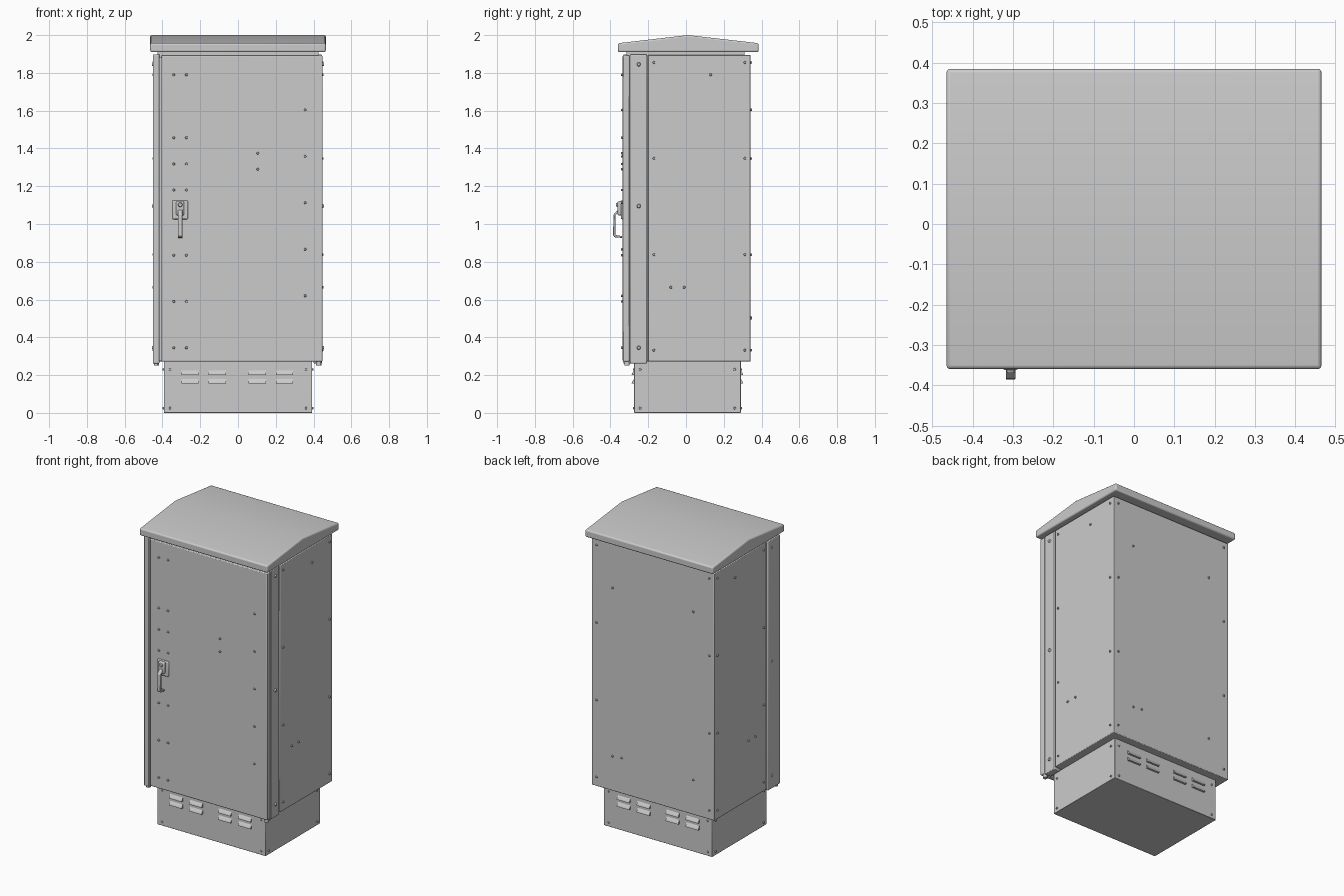
import bpy, bmesh
from math import pi
from mathutils import Matrix, Vector

cube = bpy.data.objects.get("Cube")
if cube:
    bpy.data.objects.remove(cube, do_unlink=True)

paint = bpy.data.materials.new("light_grey_paint")
paint.use_nodes = True
GREY = (0.6, 0.6, 0.6, 1)
paint.diffuse_color = GREY
paint.node_tree.nodes["Principled BSDF"].inputs["Base Color"].default_value = GREY


def finish(name, bm, bevel=0.0, segments=2, smooth=True):
    bmesh.ops.recalc_face_normals(bm, faces=bm.faces)
    mesh = bpy.data.meshes.new(name)
    bm.to_mesh(mesh)
    bm.free()
    mesh.materials.append(paint)
    ob = bpy.data.objects.new(name, mesh)
    bpy.context.collection.objects.link(ob)
    if bevel:
        mod = ob.modifiers.new("Bevel", "BEVEL")
        mod.width, mod.segments = bevel, segments
    if smooth:
        bpy.ops.object.select_all(action="DESELECT")
        ob.select_set(True)
        bpy.context.view_layer.objects.active = ob
        bpy.ops.object.shade_smooth_by_angle(angle=pi / 6)
    return ob


def box(name, x, y, z, bevel=0.0):
    bm = bmesh.new()
    bmesh.ops.create_cube(bm, size=1)
    for v in bm.verts:
        for i, (lo, hi) in enumerate((x, y, z)):
            v.co[i] = hi if v.co[i] > 0 else lo
    return finish(name, bm, bevel, smooth=bevel > 0)


def prism(bm, outline, offset):
    """Extrude a closed outline of points along an offset."""
    face = bm.faces.new([bm.verts.new(p) for p in outline])
    new = bmesh.ops.extrude_face_region(bm, geom=[face])["geom"]
    verts = [g for g in new if isinstance(g, bmesh.types.BMVert)]
    bmesh.ops.translate(bm, verts=verts, vec=offset)


def bolts(name, points, normal, radius=0.008):
    """Domed bolt heads, all facing one way."""
    bm = bmesh.new()
    turn = Vector(normal).to_track_quat("Z", "Y").to_matrix().to_4x4()
    for p in points:
        bmesh.ops.create_cone(bm, cap_ends=True, segments=10, radius1=radius,
                              radius2=radius * 0.65, depth=0.012,
                              matrix=Matrix.Translation(p) @ turn)
    finish(name, bm)


# Plinth
box("plinth", (-0.393, 0.393), (-0.275, 0.29), (0, 0.275), 0.003)

# Louvres on the front and back of the plinth
for name, y, out in (("front", -0.275, -1), ("back", 0.29, 1)):
    bm = bmesh.new()
    for x in (-0.3, -0.155, 0.055, 0.2):
        for z in (0.2, 0.155):
            prism(bm, [(x, y - out * 0.003, z), (x, y + out * 0.013, z),
                       (x, y + out * 0.011, z + 0.008),
                       (x, y - out * 0.003, z + 0.03)], (0.092, 0, 0))
    finish(name + "_louvres", bm, smooth=False)
    bolts(name + "_plinth_bolts",
          [(x, y, z) for x in (-0.36, 0.36) for z in (0.025, 0.23)], (0, out, 0))

# Cabinet shell, front core behind the door, and neck under the roof
box("cabinet_body", (-0.445, 0.445), (-0.2, 0.342), (0.272, 1.895), 0.004)
box("front_core", (-0.43, 0.43), (-0.298, -0.19), (0.275, 1.89))
box("roof_neck", (-0.425, 0.425), (-0.315, 0.31), (1.88, 1.915))

# Side posts and door
box("right_post", (-0.451, -0.415), (-0.332, -0.207), (0.262, 1.897), 0.004)
box("left_post", (0.4, 0.445), (-0.296, -0.207), (0.262, 1.897), 0.004)
box("door", (-0.406, 0.447), (-0.335, -0.3), (0.272, 1.893), 0.005)

# Gabled roof with a rounded rim
bm = bmesh.new()
prism(bm, [(-0.465, -0.36, 1.91), (-0.465, 0.385, 1.91), (-0.465, 0.385, 1.957),
           (-0.465, 0.01, 2.0), (-0.465, -0.36, 1.957)], (0.93, 0, 0))
finish("roof", bm, 0.009, 3)

# Hinge feet under the front corners
bm = bmesh.new()
for x in (-0.432, 0.427):
    bmesh.ops.create_cone(bm, cap_ends=True, segments=12, radius1=0.014, radius2=0.014,
                          depth=0.03, matrix=Matrix.Translation((x, -0.312, 0.265)))
finish("hinge_feet", bm)

# Bolts on the door
door_points = [(x, -0.337, z) for x in (-0.34, -0.273)
               for z in (1.79, 1.457, 1.318, 1.18, 0.835, 0.59, 0.345)]
door_points += [(0.355, -0.337, 0.62 + i * 0.246) for i in range(5)]
door_points += [(0.105, -0.337, z) for z in (1.29, 1.375)]
bolts("door_bolts", door_points, (0, -1, 0))

# Bolts on the sides, mirrored
rows = (0.332, 0.838, 1.347, 1.855)
for name, s in (("left", 1), ("right", -1)):
    pts = [(s * 0.447, y, z) for y in (-0.17, 0.312) for z in rows]
    pts += [(s * 0.447, y, z) for y, z in ((0.13, 1.79), (-0.08, 0.665), (-0.01, 0.665))]
    bolts(name + "_side_bolts", pts, (s, 0, 0))
    bolts(name + "_post_bolts", [(s * 0.448, -0.25, z) for z in (0.345, 1.095, 1.845)],
          (s, 0, 0), 0.012)
    bolts(name + "_plinth_bolts",
          [(s * 0.394, y, z) for y in (-0.243, 0.257) for z in (0.025, 0.23)], (s, 0, 0))

# Bolts on the back
pts = [(x, 0.344, z) for x in (-0.41, 0.41) for z in rows]
pts += [(x, 0.344, z) for x in (-0.293, 0.293) for z in (0.5, 1.605)]
bolts("back_bolts", pts + [(0.228, 0.344, 0.505)], (0, 1, 0))

# Handle: mounting plate, lock housing, lock barrel and bent grip
box("handle_plate", (-0.348, -0.265), (-0.345, -0.33), (1.025, 1.125), 0.006)
box("lock_housing", (-0.328, -0.285), (-0.362, -0.34), (1.045, 1.122), 0.008)
bolts("lock_barrel", [(-0.306, -0.364, 1.102)], (0, -1, 0), 0.014)
bm = bmesh.new()
prism(bm, [(-0.318, y, z) for y, z in
           ((-0.34, 1.075), (-0.362, 1.075), (-0.384, 1.05), (-0.386, 0.94), (-0.378, 0.93),
            (-0.338, 0.926), (-0.338, 0.936), (-0.374, 0.942), (-0.374, 1.045),
            (-0.36, 1.06), (-0.34, 1.06))], (0.024, 0, 0))
finish("handle_grip", bm, 0.003)
